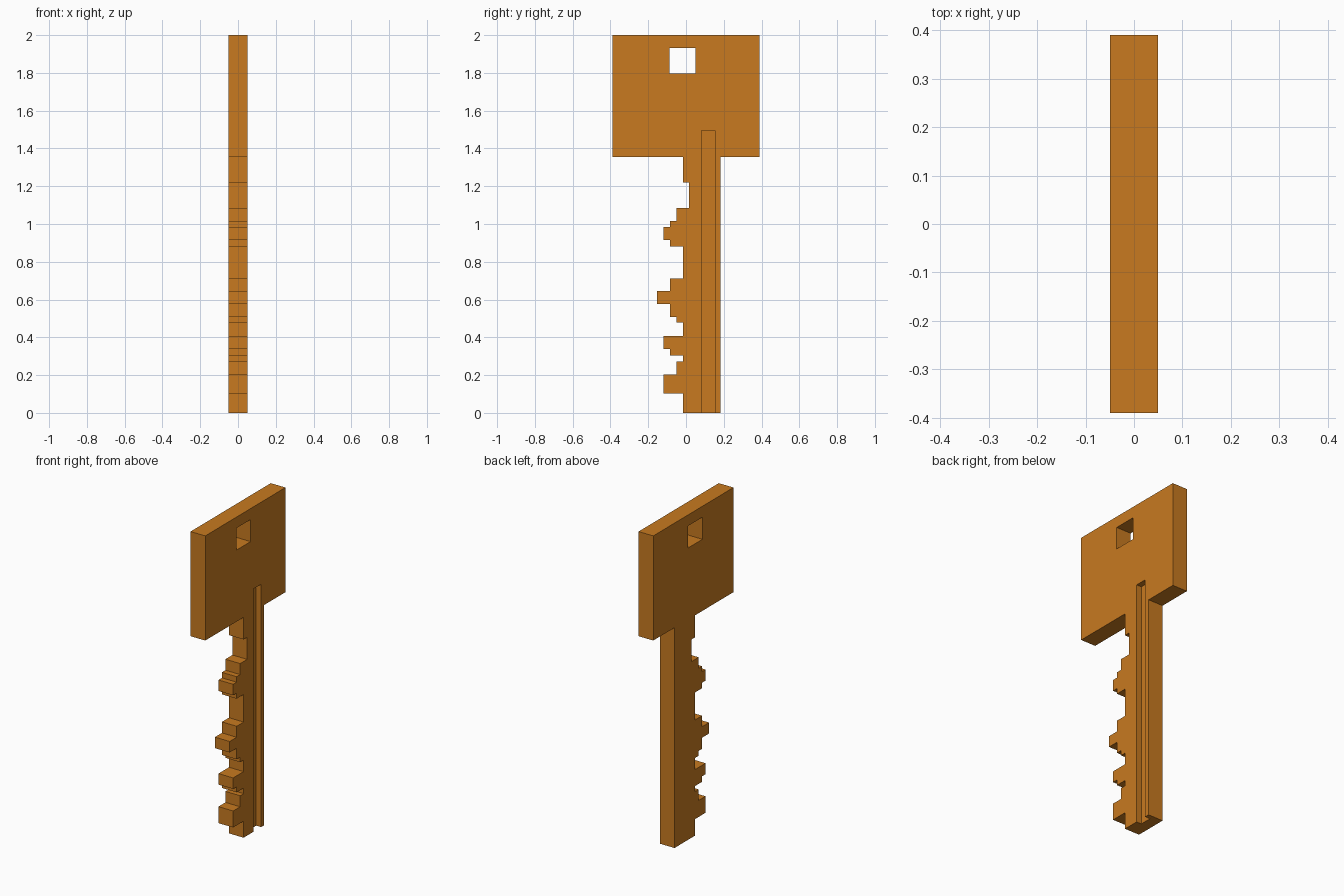
import bpy
import bmesh

if "Cube" in bpy.data.objects:
    bpy.data.objects.remove(bpy.data.objects["Cube"])

U = 2 / 59           # grid step that all the key's notches follow
HALF = 0.05          # half thickness

brass = bpy.data.materials.new("brass orange")
brass.diffuse_color = (0.578, 0.195, 0.0144, 1)
brass.use_nodes = True
brass.node_tree.nodes["Principled BSDF"].inputs["Base Color"].default_value = brass.diffuse_color


def make_object(name, bm):
    bmesh.ops.recalc_face_normals(bm, faces=bm.faces[:])
    mesh = bpy.data.meshes.new(name)
    bm.to_mesh(mesh)
    bm.free()
    mesh.materials.append(brass)
    ob = bpy.data.objects.new(name, mesh)
    bpy.context.collection.objects.link(ob)
    return ob


def prism(name, outline, x0, x1):
    """Extrude a (y, z) outline, given in grid steps, from x0 to x1."""
    bm = bmesh.new()
    face = bm.faces.new([bm.verts.new((x0, y * U, z * U)) for y, z in outline])
    ext = bmesh.ops.extrude_face_region(bm, geom=[face])
    verts = [v for v in ext["geom"] if isinstance(v, bmesh.types.BMVert)]
    bmesh.ops.translate(bm, verts=verts, vec=(x1 - x0, 0, 0))
    return make_object(name, bm)


def rect(y0, z0, y1, z1):
    return [(y0, z0), (y1, z0), (y1, z1), (y0, z1)]


def cut(target, cutter):
    mod = target.modifiers.new("cut", "BOOLEAN")
    mod.operation = "DIFFERENCE"
    mod.solver = "EXACT"
    mod.object = cutter
    bpy.context.view_layer.objects.active = target
    bpy.ops.object.modifier_apply(modifier=mod.name)
    bpy.data.objects.remove(cutter)


# Bitting: (edge position in y, z where that step ends), from tip to head
steps = [(-0.5, 3), (-3.5, 6), (-1.5, 8), (-0.5, 9), (-2.5, 10), (-3.5, 12),
         (-0.5, 14.1), (-1.5, 15), (-2.5, 17), (-4.5, 19), (-2.5, 21),
         (-0.5, 26), (-2.5, 27), (-3.5, 29), (-2.5, 30), (-1.5, 32),
         (0.5, 36), (-0.5, 40)]
teeth, z = [], 0
for y, top in steps:
    teeth += [(y, z), (y, top)]
    z = top

# Key body: toothed blade and square head in one outline
head = [(-11.5, 40), (-11.5, 59), (11.5, 59), (11.5, 40)]
blade_back = [(5.4, 40), (5.4, 0)]
key = prism("key_body", teeth + head + blade_back, -HALF, HALF)

# Hole for the key ring
cut(key, prism("ring_hole_cutter", rect(-2.6, 53, 1.5, 57), -0.2, 0.2))

# Long groove on the +x side, open at the tip
cut(key, prism("groove_cutter", rect(2.4, -2, 4.55, 44.1), HALF - U, 0.2))
